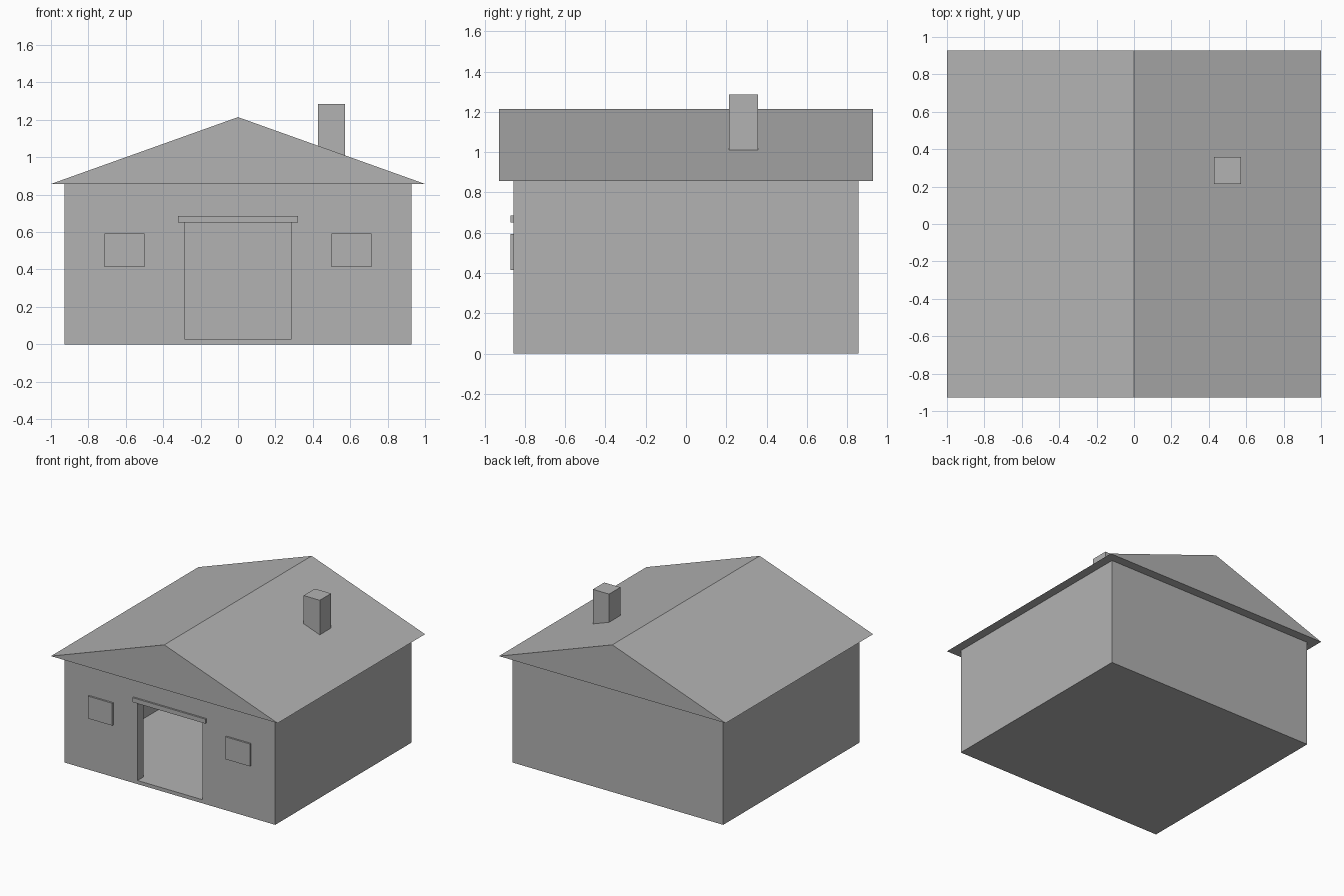
import bpy
import bmesh

default = bpy.data.objects.get("Cube")
if default:
    bpy.data.objects.remove(default, do_unlink=True)

U = 1 / 14  # building module: the roof is 28 modules wide

grey = bpy.data.materials.new("plain grey")
grey.use_nodes = True
colour = (0.448, 0.448, 0.448, 1)
grey.diffuse_color = colour
grey.node_tree.nodes["Principled BSDF"].inputs["Base Color"].default_value = colour


def prism(name, profile, y0, y1):
    """Extrude an (x, z) profile along y; all sizes are in modules."""
    bm = bmesh.new()
    face = bm.faces.new([bm.verts.new((x * U, y0 * U, z * U)) for x, z in profile])
    out = bmesh.ops.extrude_face_region(bm, geom=[face])["geom"]
    moved = [v for v in out if isinstance(v, bmesh.types.BMVert)]
    bmesh.ops.translate(bm, verts=moved, vec=(0, (y1 - y0) * U, 0))
    bmesh.ops.recalc_face_normals(bm, faces=bm.faces)
    mesh = bpy.data.meshes.new(name)
    bm.to_mesh(mesh)
    bm.free()
    mesh.materials.append(grey)
    obj = bpy.data.objects.new(name, mesh)
    bpy.context.collection.objects.link(obj)
    return obj


def box(name, x0, x1, y0, y1, z0, z1):
    return prism(name, [(x0, z0), (x1, z0), (x1, z1), (x0, z1)], y0, y1)


def cut(target, cutter):
    """Subtract the cutter, then discard it."""
    cutter.hide_render = True
    mod = target.modifiers.new("cut", 'BOOLEAN')
    mod.operation = 'DIFFERENCE'
    mod.solver = 'EXACT'
    mod.object = cutter
    bpy.context.view_layer.objects.active = target
    bpy.ops.object.modifier_apply(modifier=mod.name)
    bpy.data.objects.remove(cutter, do_unlink=True)


# Hollow walls with a thin floor and an open doorway
floor = 0.4
walls = box("walls", -13, 13, -12, 12, 0, 12)
cut(walls, box("room_cutter", -12, 12, -11, 11, floor, 13))
cut(walls, box("doorway_cutter", -4, 4, -13, -10, floor, 9.1))

# Solid gabled roof overhanging every wall
prism("roof", [(-14, 12), (14, 12), (0, 17)], -13, 13)

# Chimney rising out of the left slope
box("chimney", 6, 8, 3, 5, 13.5, 18)

# Lintel over the doorway
box("door_lintel", -4.5, 4.5, -12.2, -11.9, 9.1, 9.6)

# Window panels either side of the doorway
for side, x in (("right", -8.5), ("left", 8.5)):
    box(side + "_window", x - 1.5, x + 1.5, -12.2, -11.9, 5.8, 8.3)
